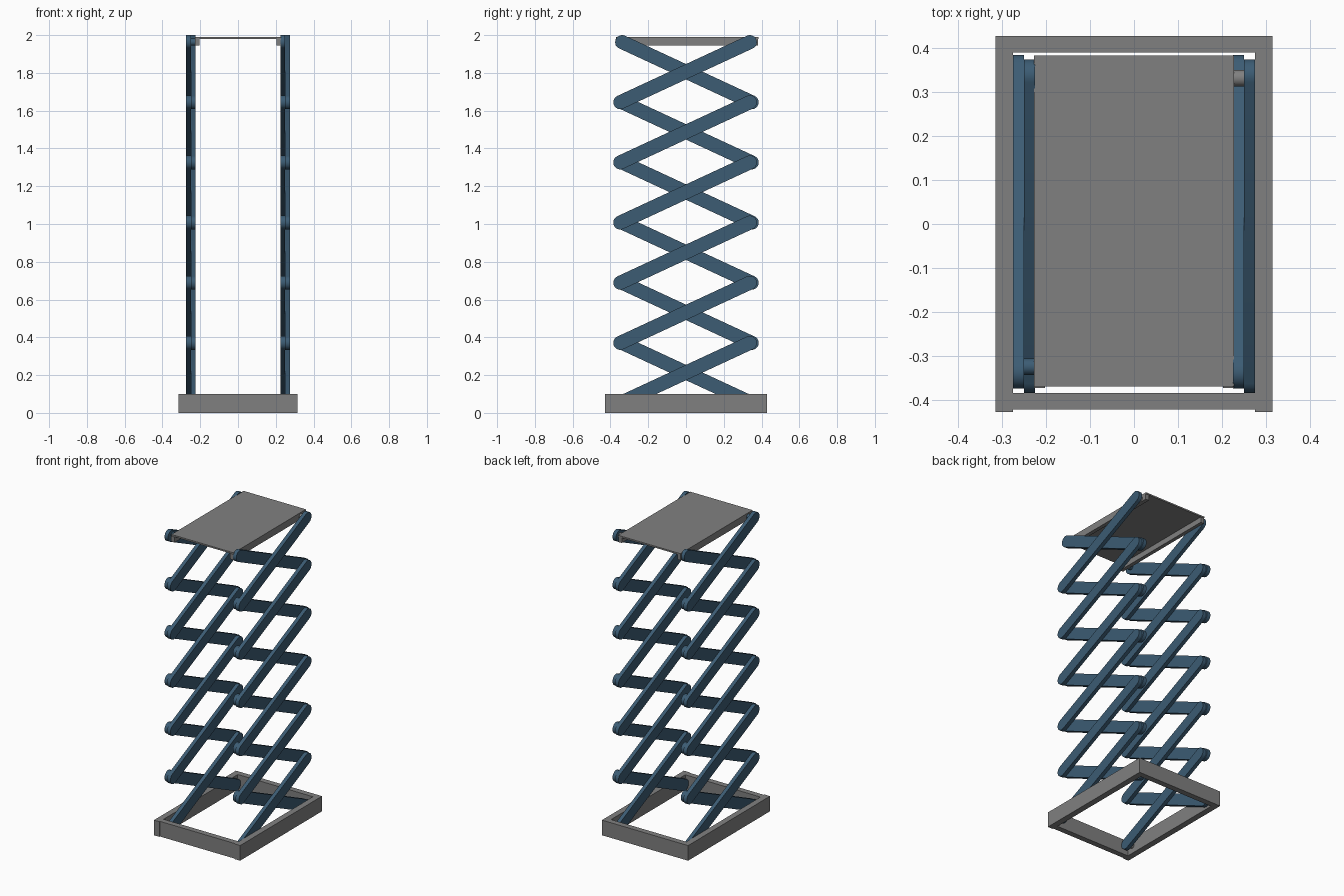
import bpy, bmesh, math
from mathutils import Matrix

if "Cube" in bpy.data.objects:
    bpy.data.objects.remove(bpy.data.objects["Cube"])


def material(name, rgb):
    m = bpy.data.materials.new(name)
    m.diffuse_color = (*rgb, 1)
    m.use_nodes = True
    m.node_tree.nodes["Principled BSDF"].inputs["Base Color"].default_value = m.diffuse_color
    return m


GREY = material("steel grey", (0.216, 0.216, 0.216))
BLUE = material("arm blue", (0.045, 0.107, 0.174))


def finish(name, bm, mat, smooth=False):
    bmesh.ops.recalc_face_normals(bm, faces=bm.faces)
    me = bpy.data.meshes.new(name)
    bm.to_mesh(me)
    bm.free()
    me.materials.append(mat)
    ob = bpy.data.objects.new(name, me)
    bpy.context.collection.objects.link(ob)
    if smooth:
        bpy.context.view_layer.objects.active = ob
        ob.select_set(True)
        bpy.ops.object.shade_smooth_by_angle(angle=math.radians(30))
        ob.select_set(False)
    return ob


def box(name, x, y, z, mat):
    bm = bmesh.new()
    bmesh.ops.create_cube(bm, size=1)
    for v in bm.verts:
        v.co = [(a + b) / 2 + c * (b - a) for (a, b), c in zip((x, y, z), v.co)]
    return finish(name, bm, mat)


def arm(name, x0, x1, low, high, r):
    """Flat bar with round ends running between two (y, z) pivots."""
    dy, dz = high[0] - low[0], high[1] - low[1]
    a = math.atan2(dz, dy)
    n = 12
    pts = []
    for (cy, cz), start in ((high, a - math.pi / 2), (low, a + math.pi / 2)):
        for i in range(n + 1):
            t = start + math.pi * i / n
            pts.append((cy + r * math.cos(t), cz + r * math.sin(t)))
    bm = bmesh.new()
    face = bm.faces.new([bm.verts.new((x0, y, z)) for y, z in pts])
    ext = bmesh.ops.extrude_face_region(bm, geom=[face])
    for v in ext["geom"]:
        if isinstance(v, bmesh.types.BMVert):
            v.co.x = x1
    return finish(name, bm, BLUE, True)


def pin(name, x0, x1, y, z, r, mat):
    bm = bmesh.new()
    bmesh.ops.create_cone(
        bm, cap_ends=True, segments=24, radius1=r, radius2=r, depth=x1 - x0,
        matrix=Matrix.Translation(((x0 + x1) / 2, y, z)) @ Matrix.Rotation(math.pi / 2, 4, 'Y'))
    return finish(name, bm, mat, True)


# base frame
for side, (a, b) in (("left", (-0.315, -0.275)), ("right", (0.275, 0.315))):
    box(f"base_rail_{side}", (a, b), (-0.428, 0.428), (0, 0.1), GREY)
box("base_rail_front", (-0.275, 0.275), (-0.422, -0.385), (0, 0.1), GREY)
box("base_rail_back", (-0.275, 0.275), (0.39, 0.428), (0, 0.1), GREY)

# scissor arms: on each side the +x bar rises to the back, the -x bar to the front
Z0, STEP, R = 0.052, 0.3185, 0.037
Y_LOW, Y_HIGH = 0.348, 0.338
for side, xc in (("left", -0.25), ("right", 0.25)):
    for k in range(6):
        z, zt = Z0 + k * STEP, Z0 + (k + 1) * STEP
        arm(f"arm_{side}_rising_{k}", xc, xc + 0.025, (-Y_LOW, z), (Y_HIGH, zt), R)
        arm(f"arm_{side}_falling_{k}", xc - 0.025, xc, (Y_LOW, z), (-Y_HIGH, zt), R)

# pins joining the outer arms to the platform and the inner arms to the base
ZT = Z0 + 6 * STEP
pin("platform_pin_right", 0.223, 0.252, 0.332, ZT, 0.019, GREY)
pin("platform_pin_left", -0.252, -0.223, -0.325, ZT, 0.019, BLUE)
pin("base_pin_right", 0.248, 0.276, 0.345, Z0, 0.019, GREY)
pin("base_pin_left", -0.276, -0.248, -0.345, Z0, 0.019, GREY)

# platform with side rails
box("platform_plate", (-0.228, 0.228), (-0.37, 0.384), (1.98, 1.99), GREY)
for side, (a, b) in (("left", (-0.228, -0.203)), ("right", (0.203, 0.228))):
    box(f"platform_rail_{side}", (a, b), (-0.373, 0.381), (1.944, 1.98), GREY)
